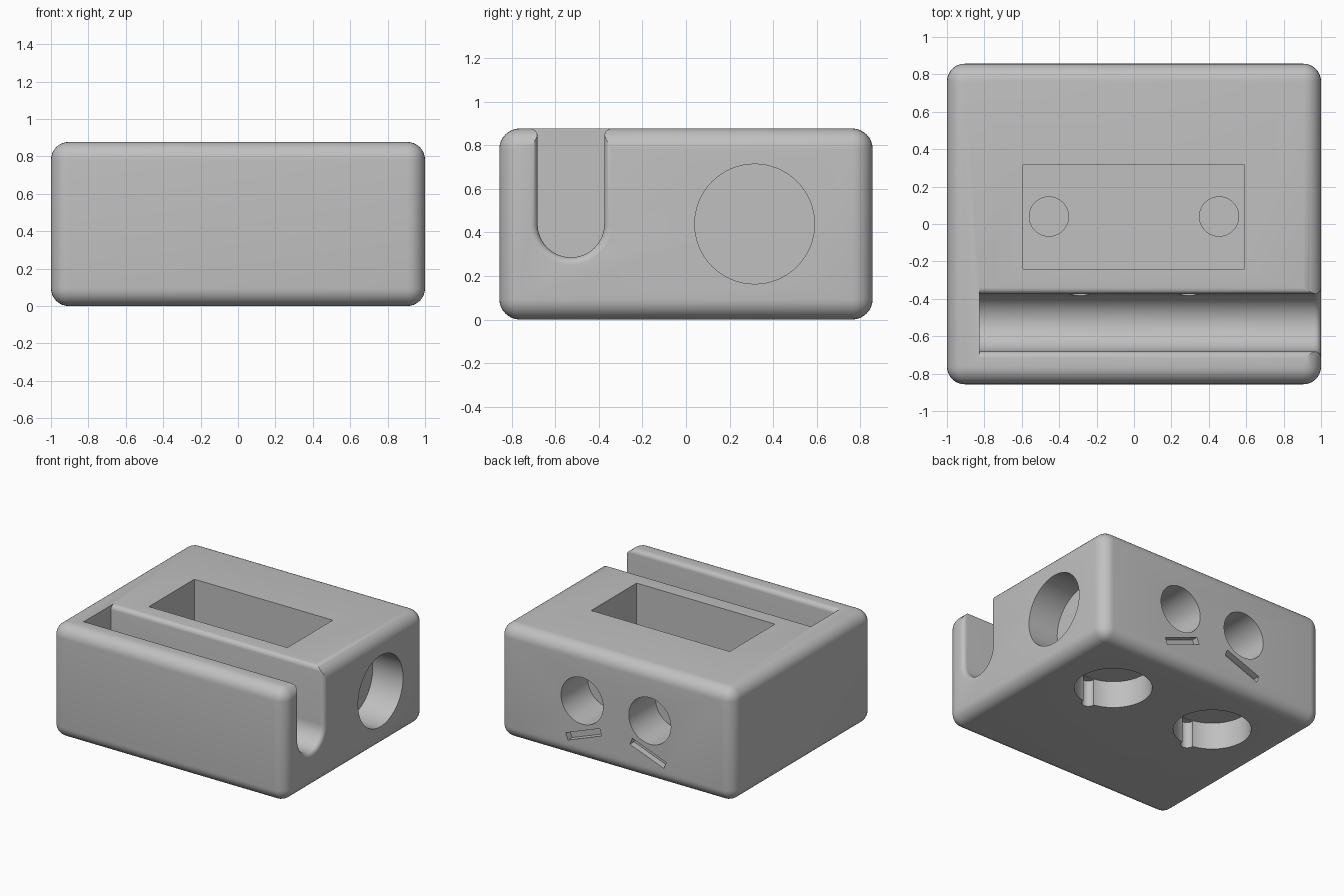
import bpy, bmesh, math
from mathutils import Matrix, Vector

W, D, H = 2.0, 1.714, 0.877
MID = H / 2

cube = bpy.data.objects.get("Cube")
if cube:
    bpy.data.objects.remove(cube, do_unlink=True)


def to_object(name, bm):
    bmesh.ops.recalc_face_normals(bm, faces=bm.faces)
    mesh = bpy.data.meshes.new(name)
    bm.to_mesh(mesh)
    bm.free()
    obj = bpy.data.objects.new(name, mesh)
    bpy.context.collection.objects.link(obj)
    return obj


def box(name, size, center, tilt=0.0):
    bm = bmesh.new()
    matrix = (Matrix.Translation(center) @ Matrix.Rotation(tilt, 4, 'Y')
              @ Matrix.Diagonal((*size, 1)))
    bmesh.ops.create_cube(bm, size=1, matrix=matrix)
    return to_object(name, bm)


def drill(name, start, end, radius, sides=64):
    start, end = Vector(start), Vector(end)
    axis = end - start
    bm = bmesh.new()
    turn = axis.to_track_quat('Z', 'Y').to_matrix().to_4x4()
    bmesh.ops.create_cone(bm, cap_ends=True, segments=sides, radius1=radius,
                          radius2=radius, depth=axis.length,
                          matrix=Matrix.Translation((start + end) / 2) @ turn)
    return to_object(name, bm)


def groove(name, x0, yc, half, zc, fillet, steps=6):
    # U-shaped channel, flared where it breaks through the top and the end
    def section(x, offset):
        h = half + offset
        angles = [i * math.pi / 2 / steps for i in range(steps + 1)]
        side = [(h + fillet, H + 0.2)]
        side += [(h + fillet * (1 - math.sin(a)), H - fillet * (1 - math.cos(a)))
                 for a in angles]
        bowl = [(h * math.cos(t), zc - h * math.sin(t))
                for t in (i * math.pi / 32 for i in range(33))]
        left = [(-y, z) for y, z in reversed(side)]
        return [(x, yc + y, z) for y, z in side + bowl + left]

    rows = [section(x0, 0)]
    for i in range(steps + 1):
        b = i * math.pi / 2 / steps
        rows.append(section(W / 2 - fillet * (1 - math.sin(b)),
                            fillet * (1 - math.cos(b))))
    rows.append(section(W / 2 + 0.1, fillet))
    bm = bmesh.new()
    rings = [[bm.verts.new(p) for p in row] for row in rows]
    for a, b in zip(rings, rings[1:]):
        for i in range(len(a)):
            j = (i + 1) % len(a)
            bm.faces.new((a[i], a[j], b[j], b[i]))
    bm.faces.new(rings[0])
    bm.faces.new(rings[-1])
    bmesh.ops.remove_doubles(bm, verts=bm.verts, dist=1e-5)
    return to_object(name, bm)


# Rounded block
bm = bmesh.new()
bmesh.ops.create_cube(bm, size=1, matrix=Matrix.Translation((0, 0, MID))
                      @ Matrix.Diagonal((W, D, H, 1)))
bmesh.ops.bevel(bm, geom=bm.edges[:], offset=0.095, segments=8, profile=0.5,
                affect='EDGES')
block = to_object("block_body", bm)

# Front groove, top pocket and blind side hole
cutters = [
    groove("groove_cutter", -0.825, -0.528, 0.153, MID, 0.035),
    box("pocket_cutter", (1.185, 0.555, 0.8), (-0.002, 0.038, 0.7)),
    drill("side_hole_cutter", (1.1, 0.315, MID), (0.74, 0.315, MID), 0.275),
]

for s in (1, -1):
    x_back, x_base = s * 0.29, s * 0.455
    cutters += [
        # Back counterbore with a narrow passage to the groove
        drill("back_hole_cutter", (x_back, 1, 0.465), (x_back, 0.53, 0.465), 0.18),
        drill("passage_cutter", (x_back, 0.6, MID), (x_back, -0.5, MID), 0.05, 32),
        # Slanted slot below each back hole
        box("slot_cutter", (0.31, 0.15, 0.055), (s * 0.275, 0.882, 0.21), s * 0.36),
        # Recess in the pocket floor
        drill("floor_recess_cutter", (x_base, 0.04, 0.4), (x_base, 0.04, 0.24), 0.105),
        # Underside hole with a small notch in its wall
        drill("base_hole_cutter", (x_base, 0.315, -0.1), (x_base, 0.315, 0.21), 0.275),
        drill("notch_cutter", (x_base, 0.04, -0.1), (x_base, 0.04, 0.205), 0.047, 24),
    ]

# Carve the block, then discard the cutters
bpy.ops.object.select_all(action='DESELECT')
block.select_set(True)
bpy.context.view_layer.objects.active = block
for cutter in cutters:
    mod = block.modifiers.new("carve", 'BOOLEAN')
    mod.operation = 'DIFFERENCE'
    mod.solver = 'EXACT'
    mod.object = cutter
    bpy.ops.object.modifier_apply(modifier=mod.name)
    bpy.data.objects.remove(cutter, do_unlink=True)

# One plain grey
grey = bpy.data.materials.new("plain_grey")
grey.use_nodes = True
color = (0.53, 0.53, 0.53, 1)
grey.diffuse_color = color
grey.node_tree.nodes["Principled BSDF"].inputs["Base Color"].default_value = color
block.data.materials.clear()
block.data.materials.append(grey)
bpy.ops.object.shade_smooth_by_angle(angle=math.radians(30))
